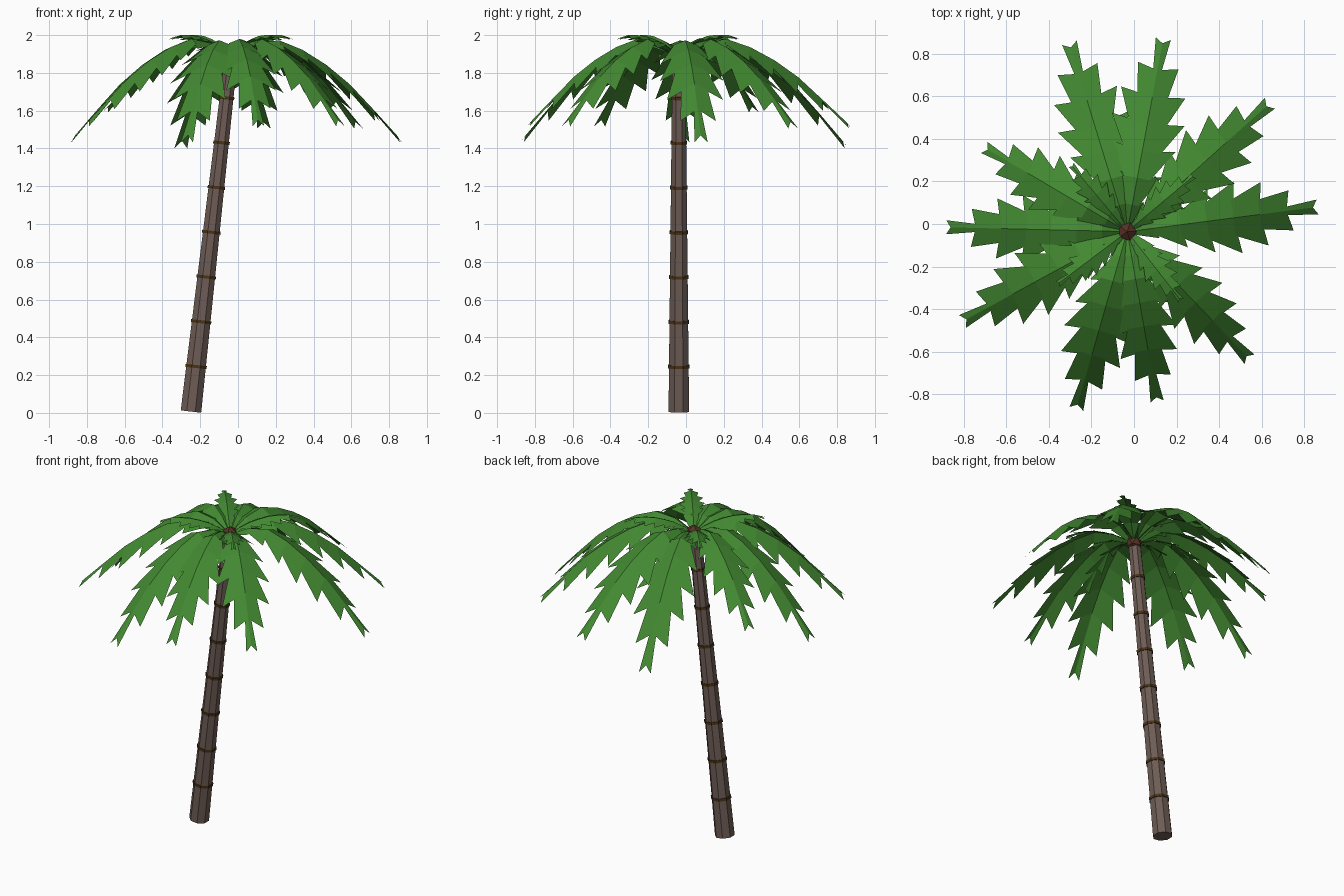
import bpy, math
from mathutils import Vector

if "Cube" in bpy.data.objects:
    bpy.data.objects.remove(bpy.data.objects["Cube"])


def material(name, rgb):
    m = bpy.data.materials.new(name)
    m.diffuse_color = (*rgb, 1)
    m.use_nodes = True
    m.node_tree.nodes["Principled BSDF"].inputs["Base Color"].default_value = m.diffuse_color
    return m


GREEN = material("leaf_green", (0.055, 0.25, 0.031))
BARK = material("bark_brown", (0.156, 0.107, 0.091))
BAND = material("dark_band_brown", (0.070, 0.032, 0.007))
HEART = material("crown_red_brown", (0.091, 0.030, 0.018))


def make(name, verts, faces, mat):
    me = bpy.data.meshes.new(name)
    me.from_pydata(verts, [], faces)
    me.materials.append(mat)
    ob = bpy.data.objects.new(name, me)
    bpy.context.collection.objects.link(ob)
    return ob


# Leaning trunk axis
BASE = Vector((-0.249, -0.038, 0.007))
TOP = Vector((-0.036, -0.038, 1.885))
AXIS = TOP - BASE
LENGTH = AXIS.length
SPIN = Vector((0, 0, 1)).rotation_difference(AXIS)
SIDES = 8


def trunk_radius(h):
    return 0.059 + (0.037 - 0.059) * h / LENGTH


def lathe(name, profile, mat, closed):
    """Turn (radius, height) points around the trunk axis."""
    verts, faces, n = [], [], len(profile)
    for r, h in profile:
        for k in range(SIDES):
            a = math.tau * (k + 0.5) / SIDES
            verts.append(BASE + SPIN @ Vector((r * math.cos(a), r * math.sin(a), h)))
    for i in range(n if closed else n - 1):
        j = (i + 1) % n
        for k in range(SIDES):
            k2 = (k + 1) % SIDES
            faces.append((i * SIDES + k, i * SIDES + k2, j * SIDES + k2, j * SIDES + k))
    if not closed:
        faces.append(tuple(reversed(range(SIDES))))
        faces.append(tuple(range((n - 1) * SIDES, n * SIDES)))
    return make(name, verts, faces, mat)


# Trunk and its seven bands
lathe("trunk", [(trunk_radius(0), 0), (trunk_radius(LENGTH), LENGTH)], BARK, False)
for i in range(7):
    h = 0.240 + 0.2385 * i
    r = trunk_radius(h)
    lathe(f"trunk_band_{i + 1}",
          [(r - 0.006, h - 0.008), (r + 0.005, h - 0.008),
           (r + 0.005, h + 0.008), (r - 0.006, h + 0.008)], BAND, True)

# Crown heart where the fronds meet
bpy.ops.mesh.primitive_ico_sphere_add(subdivisions=1, radius=0.05, location=(-0.032, -0.036, 1.89))
heart = bpy.context.object
heart.name = "crown_heart"
heart.data.materials.append(HEART)

# Fronds: ridged strips with saw-toothed edges
CENTRE = Vector((-0.032, -0.036, 0))
TOOTH = [0.05, 0.11, 0.15, 0.17, 0.15, 0.095, 0.035]
VALLEY = [0.01, 0.03, 0.06, 0.085, 0.085, 0.07, 0.02]
LONG_ARCH = [1.89, 1.955, 1.972, 1.92, 1.84, 1.735, 1.60, 1.46]
SHORT_ARCH = [1.89, 1.93, 1.96, 1.98, 1.995, 2.0, 2.0, 1.985]
N = len(TOOTH)


def frond(name, angle, length, arch, tip_z, width):
    a = math.radians(angle)
    out = Vector((math.cos(a), math.sin(a), 0))
    side = Vector((-math.sin(a), math.cos(a), 0))

    def point(t, w):
        i = min(int(t * N + 1e-6), N - 1)
        z = arch[i] + (arch[i + 1] - arch[i]) * (t * N - i)
        z += (tip_z - arch[-1]) * t * t - 0.4 * abs(w)
        return CENTRE + out * (t * length) + side * w + Vector((0, 0, z))

    verts = [point(i / N, 0) for i in range(N + 1)]
    faces = []
    for s in (1, -1):
        for i in range(N):
            k = len(verts)
            verts.append(point(i / N, s * VALLEY[i] * width))
            verts.append(point((i + 1) / N + 0.025, s * TOOTH[i] * width))
            f = (i, i + 1, k + 1, k)
            faces.append(f if s > 0 else f[::-1])
    make(name, verts, faces, GREEN)


# angle, length, tip height
LONG = [(7.4, 0.88, 1.47), (42, 0.88, 1.54), (79.4, 0.90, 1.54), (107, 0.905, 1.44),
        (149.5, 0.76, 1.62), (178.6, 0.83, 1.47), (208.6, 0.86, 1.55),
        (254, 0.845, 1.47), (280, 0.79, 1.55), (313.8, 0.81, 1.55)]
for i, (ang, length, tip) in enumerate(LONG):
    frond(f"long_frond_{i + 1}", ang, length, LONG_ARCH, tip, length / 0.88)

for i, ang in enumerate((40, 130, 217, 308)):
    frond(f"short_frond_{i + 1}", ang, 0.40, SHORT_ARCH, 1.985, 0.45)
